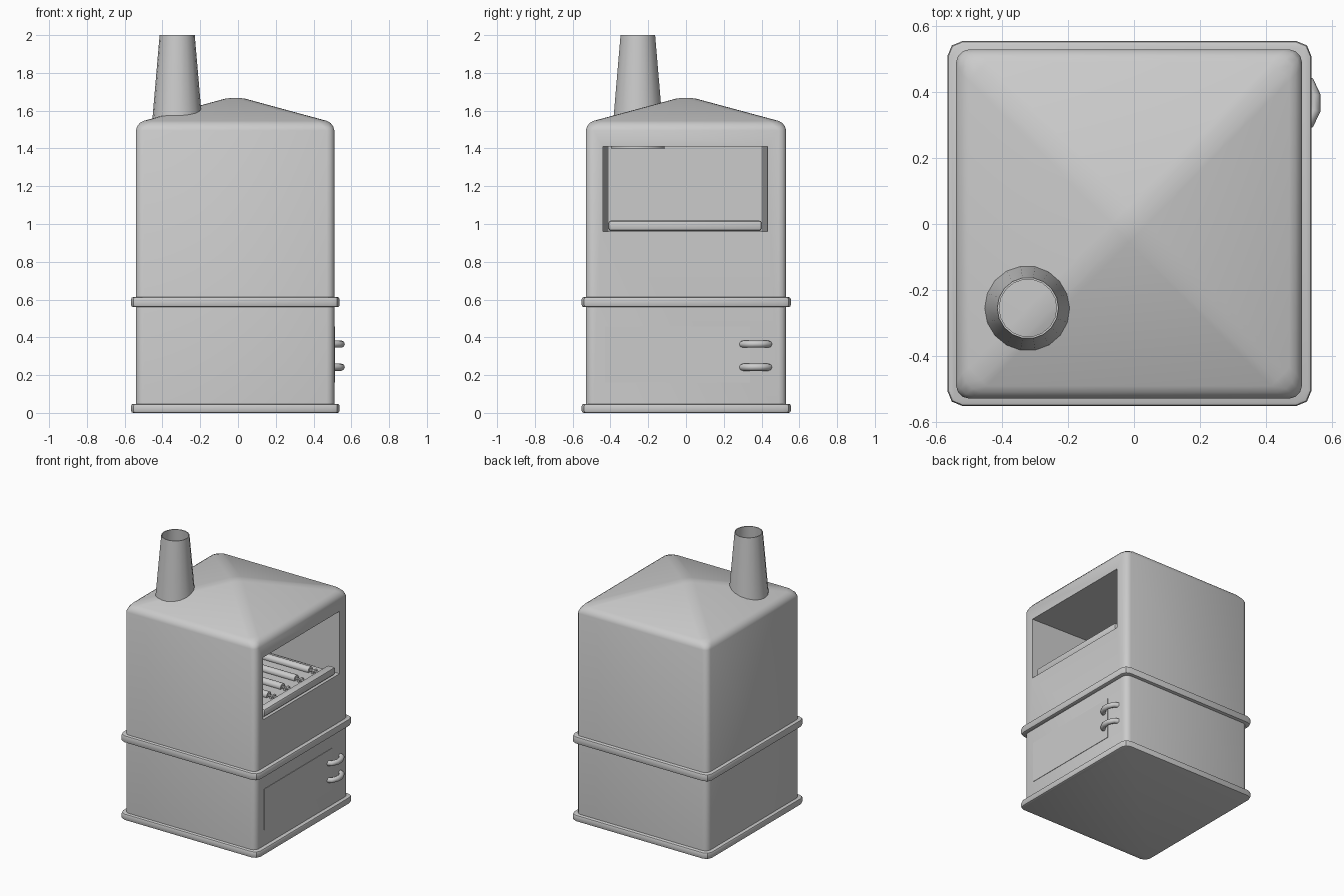
import bpy, bmesh, math
from mathutils import Vector

if "Cube" in bpy.data.objects:
    bpy.data.objects.remove(bpy.data.objects["Cube"])


def finish(name, bm, angle=35):
    bmesh.ops.recalc_face_normals(bm, faces=bm.faces)
    mesh = bpy.data.meshes.new(name)
    bm.to_mesh(mesh)
    bm.free()
    ob = bpy.data.objects.new(name, mesh)
    bpy.context.collection.objects.link(ob)
    smooth(ob, angle)
    return ob


def smooth(ob, angle=35):
    bpy.ops.object.select_all(action='DESELECT')
    ob.select_set(True)
    bpy.context.view_layer.objects.active = ob
    bpy.ops.object.shade_smooth_by_angle(angle=math.radians(angle))


def box_bm(lo, hi):
    bm = bmesh.new()
    bmesh.ops.create_cube(bm, size=1)
    lo, hi = Vector(lo), Vector(hi)
    for v in bm.verts:
        v.co = Vector([lo[i] + (v.co[i] + 0.5) * (hi[i] - lo[i]) for i in range(3)])
    return bm


def bevel(bm, edges, width, segments):
    bmesh.ops.bevel(bm, geom=edges, offset=width, segments=segments,
                    profile=0.5, affect='EDGES', clamp_overlap=True)


def rounded_box(name, lo, hi, width=0.0, segments=2):
    bm = box_bm(lo, hi)
    if width:
        bevel(bm, bm.edges[:], width, segments)
    return finish(name, bm)


# Main body with hipped roof
bm = box_bm((-0.54, -0.53, 0.02), (0.51, 0.53, 1.535))
top = max(bm.faces, key=lambda f: f.calc_center_median().z)
apex = bmesh.ops.poke(bm, faces=[top])['verts'][0]
apex.co.z = 1.678
bevel(bm, [e for e in bm.edges if max(v.co.z for v in e.verts) > 1], 0.04, 3)
body = finish("body", bm)

# Cooking chamber, slightly flared towards its opening
bm = box_bm((-0.47, -0.41, 0.96), (0.56, 0.40, 1.41))
for v in bm.verts:
    if v.co.x > 0:
        v.co.y += math.copysign(0.032, v.co.y)
cutter = finish("chamber_cutter", bm)
cutter.hide_render = True
mod = body.modifiers.new("chamber", 'BOOLEAN')
mod.operation = 'DIFFERENCE'
mod.solver = 'EXACT'
mod.object = cutter
bpy.context.view_layer.objects.active = body
bpy.ops.object.modifier_apply(modifier=mod.name)
bpy.data.objects.remove(cutter)
smooth(body)

# Base plate and middle band with chamfered corners
for name, z0, z1 in (("base_plate", 0.0, 0.048), ("middle_band", 0.56, 0.613)):
    bm = box_bm((-0.566, -0.552, z0), (0.538, 0.555, z1))
    bevel(bm, [e for e in bm.edges
               if abs(e.verts[0].co.z - e.verts[1].co.z) > 0.01], 0.045, 2)
    bevel(bm, [e for e in bm.edges
               if abs(e.verts[0].co.z - e.verts[1].co.z) < 0.01], 0.011, 2)
    finish(name, bm)

# Fuel door
rounded_box("fuel_door", (0.46, -0.43, 0.16), (0.513, 0.34, 0.457))

# Door hinges
path = [(0.495, 0.295), (0.53, 0.308), (0.547, 0.345),
        (0.547, 0.39), (0.53, 0.428), (0.495, 0.442)]
for i, z in enumerate((0.242, 0.364)):
    cu = bpy.data.curves.new(f"door_hinge_{i + 1}", 'CURVE')
    cu.dimensions = '3D'
    cu.bevel_depth = 0.019
    cu.bevel_resolution = 2
    cu.use_fill_caps = True
    sp = cu.splines.new('POLY')
    sp.points.add(len(path) - 1)
    for p, (x, y) in zip(sp.points, path):
        p.co = (x, y, z, 1)
    bpy.context.collection.objects.link(bpy.data.objects.new(cu.name, cu))

# Chimney: tapered open pipe, closed low down where it enters the chamber
bm = bmesh.new()
rings = []
for r, z in ((0.0, 1.40), (0.145, 1.40), (0.130, 1.57), (0.093, 2.0),
             (0.087, 2.0), (0.125, 1.57), (0.0, 1.57)):
    n = 18 if r else 1
    rings.append([bm.verts.new((-0.322 + r * math.cos(2 * math.pi * k / n),
                                -0.255 + r * math.sin(2 * math.pi * k / n), z))
                  for k in range(n)])
for a, b in zip(rings, rings[1:]):
    for k in range(18):
        j = (k + 1) % 18
        vs = [a[k % len(a)], a[j % len(a)], b[j % len(b)], b[k % len(b)]]
        bm.faces.new(list(dict.fromkeys(vs)))
finish("chimney", bm)

# Cooking tray with front and back rails
rounded_box("tray", (-0.46, -0.405, 0.962), (0.49, 0.395, 0.98))
rounded_box("tray_front_rail", (0.44, -0.41, 0.965), (0.50, 0.40, 1.018), 0.012)
rounded_box("tray_back_rail", (-0.465, -0.41, 0.965), (-0.41, 0.40, 1.018), 0.012)


def rod(name, a, b, radius, sides=12):
    a, b = Vector(a), Vector(b)
    bm = bmesh.new()
    bmesh.ops.create_cone(bm, cap_ends=True, segments=sides, radius1=radius,
                          radius2=radius, depth=(b - a).length)
    rot = (b - a).to_track_quat('Z', 'Y')
    for v in bm.verts:
        v.co = rot @ v.co + (a + b) / 2
    return finish(name, bm)


# Grill bars with a small cross peg at each front end
for i in range(5):
    y = -0.32 + 0.158 * i
    rod(f"grill_bar_{i + 1}", (-0.42, y, 0.99), (0.36, y, 0.99), 0.026)
    rod(f"bar_pin_{i + 1}", (0.35, y, 0.99), (0.45, y, 0.99), 0.010, 8)
    rod(f"bar_peg_{i + 1}", (0.39, y - 0.025, 0.99), (0.39, y + 0.025, 0.99), 0.010, 8)
